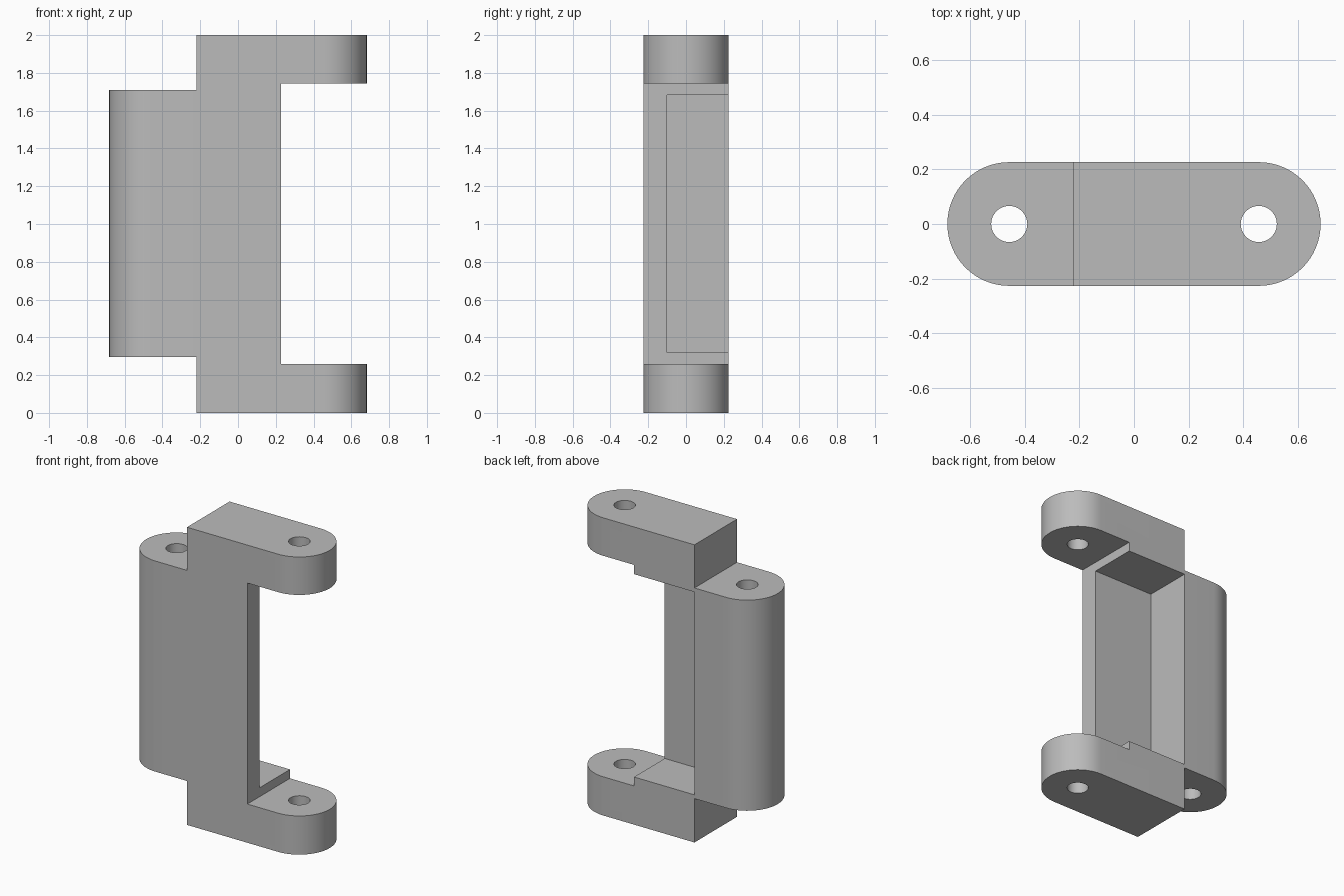
import bpy
import bmesh
from math import cos, sin, pi, radians

default = bpy.data.objects.get("Cube")
if default:
    bpy.data.objects.remove(default, do_unlink=True)

HEIGHT = 2.0
RADIUS = 0.226       # rounded ends, also half the thickness
PIN_X = 0.456        # pin hole distance from the middle
HOLE_RADIUS = 0.066
SHOULDER = 0.225     # half width of the central web
SEGMENTS = 32

grey = bpy.data.materials.new("plain grey")
grey.use_nodes = True
colour = (0.5, 0.5, 0.5, 1)
grey.diffuse_color = colour
grey.node_tree.nodes["Principled BSDF"].inputs["Base Color"].default_value = colour


def prism(name, outline, low, high):
    """Extrude a flat outline upward from low to high."""
    bm = bmesh.new()
    base = bm.faces.new([bm.verts.new((x, y, low)) for x, y in outline])
    grown = bmesh.ops.extrude_face_region(bm, geom=[base])["geom"]
    top = [v for v in grown if isinstance(v, bmesh.types.BMVert)]
    bmesh.ops.translate(bm, verts=top, vec=(0, 0, high - low))
    bmesh.ops.recalc_face_normals(bm, faces=bm.faces)
    mesh = bpy.data.meshes.new(name)
    bm.to_mesh(mesh)
    bm.free()
    mesh.materials.append(grey)
    obj = bpy.data.objects.new(name, mesh)
    bpy.context.collection.objects.link(obj)
    return obj


def arc(cx, radius, start, sweep, count):
    return [(cx + radius * cos(start + sweep * i / count),
             radius * sin(start + sweep * i / count)) for i in range(count + 1)]


def box(name, x0, x1, y0, y1, low, high):
    return prism(name, [(x0, y0), (x1, y0), (x1, y1), (x0, y1)], low, high)


# Full-height plate with rounded ends
outline = arc(PIN_X, RADIUS, -pi / 2, pi, SEGMENTS) + arc(-PIN_X, RADIUS, pi / 2, pi, SEGMENTS)
link = prism("hinge_link", outline, 0, HEIGHT)

cutters = [
    # Shorten the barrel at both ends
    box("upper_barrel_notch", -1, -SHOULDER + 0.004, -1, 1, 1.71, 3),
    box("lower_barrel_notch", -1, -SHOULDER + 0.004, -1, 1, -1, 0.295),
    # Gap between the two arms
    box("arm_gap", SHOULDER + 0.003, 1, -1, 1, 0.26, 1.745),
    # Pocket in the back of the web
    box("back_pocket", -SHOULDER + 0.004, 0.4, -0.1, 1, 0.32, 1.683),
]
# Pin holes
for side, x in (("left", PIN_X), ("right", -PIN_X)):
    circle = arc(x, HOLE_RADIUS, 0, 2 * pi, SEGMENTS)[:-1]
    cutters.append(prism(side + "_pin_hole", circle, -1, 3))

bpy.ops.object.select_all(action="DESELECT")
link.select_set(True)
bpy.context.view_layer.objects.active = link
for cutter in cutters:
    cutter.hide_render = True
    cut = link.modifiers.new(cutter.name, "BOOLEAN")
    cut.operation = "DIFFERENCE"
    cut.solver = "EXACT"
    cut.object = cutter
    bpy.ops.object.modifier_apply(modifier=cut.name)
    bpy.data.objects.remove(cutter, do_unlink=True)

bpy.ops.object.shade_smooth_by_angle(angle=radians(30))
